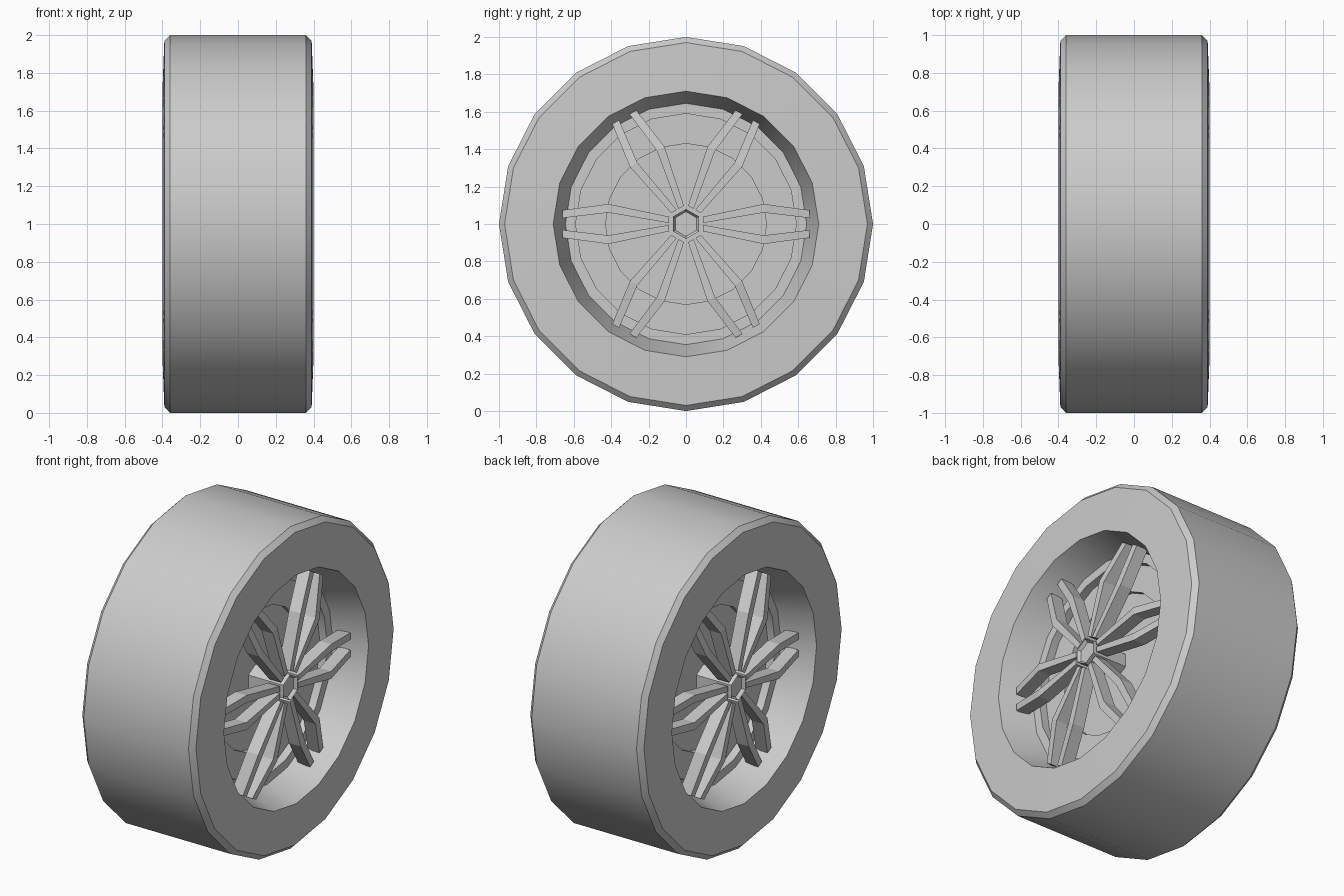
import bpy, bmesh
from math import sin, cos, pi, radians

if "Cube" in bpy.data.objects:
    bpy.data.objects.remove(bpy.data.objects["Cube"])

CZ = 1.0  # axle height


def finish(name, bm, mirror=False, smooth=False):
    bmesh.ops.remove_doubles(bm, verts=bm.verts, dist=1e-5)
    me = bpy.data.meshes.new(name)
    bm.to_mesh(me)
    bm.free()
    ob = bpy.data.objects.new(name, me)
    bpy.context.collection.objects.link(ob)
    bpy.ops.object.select_all(action='DESELECT')
    ob.select_set(True)
    bpy.context.view_layer.objects.active = ob
    if smooth:
        bpy.ops.object.shade_smooth_by_angle(angle=radians(25))
    if mirror:
        ob.modifiers.new("other_side", 'MIRROR').use_axis = (True, False, False)
    return ob


def lathe(name, profile, sides, start=0.0, **kw):
    """Spin (x, radius) points about the axle."""
    bm = bmesh.new()
    rings = []
    for k in range(sides):
        a = start + 2 * pi * k / sides
        rings.append([bm.verts.new((x, r * cos(a), CZ + r * sin(a))) for x, r in profile])
    for k in range(sides):
        a, b = rings[k], rings[(k + 1) % sides]
        for i in range(len(profile) - 1):
            quad = [a[i], a[i + 1], b[i + 1], b[i]]
            if profile[i][1] == 0:
                quad = quad[:3]
            elif profile[i + 1][1] == 0:
                quad = [quad[0], quad[1], quad[3]]
            bm.faces.new(quad)
    return finish(name, bm, **kw)


# Tyre: tread, chamfers and slightly bulged side walls
half = [(0.40, 0.71), (0.39, 0.97), (0.36, 1.0)]
lathe("tyre", half + [(-x, r) for x, r in reversed(half)], 20, smooth=True)

# Rim dish: recessed disc, step, flange and outer cone
lathe("rim", [(0.12, 0), (0.12, 0.43), (0.15, 0.43), (0.15, 0.59), (0.20, 0.59),
              (0.20, 0.645), (0.40, 0.71)], 20, mirror=True, smooth=True)

# Hexagonal hub cap with a bevelled recess
lathe("hub_cap", [(0.34, 0), (0.34, 0.066), (0.36, 0.08), (0.12, 0.08)], 6,
      start=pi / 2, mirror=True)

# Spokes: six pairs of bent bars (radius, offset, front x, width)
PATH = [(0.09, 0.022, 0.35, 0.034), (0.415, 0.084, 0.35, 0.046), (0.66, 0.053, 0.31, 0.042)]
DEPTH = 0.08
bm = bmesh.new()
for k in range(6):
    a = k * pi / 3
    for side in (1, -1):
        rings = []
        for r, off, x, w in PATH:
            ring = []
            for dx, dw in ((0, -1), (0, 1), (-DEPTH, 1), (-DEPTH, -1)):
                t = side * (off + dw * w / 2)
                ring.append(bm.verts.new((x + dx, r * cos(a) - t * sin(a),
                                          CZ + r * sin(a) + t * cos(a))))
            rings.append(ring)
        for p, q in zip(rings, rings[1:]):
            for i in range(4):
                j = (i + 1) % 4
                bm.faces.new((p[i], p[j], q[j], q[i]))
        bm.faces.new(rings[0])
        bm.faces.new(rings[-1])
bmesh.ops.recalc_face_normals(bm, faces=bm.faces)
finish("spokes", bm, mirror=True)
